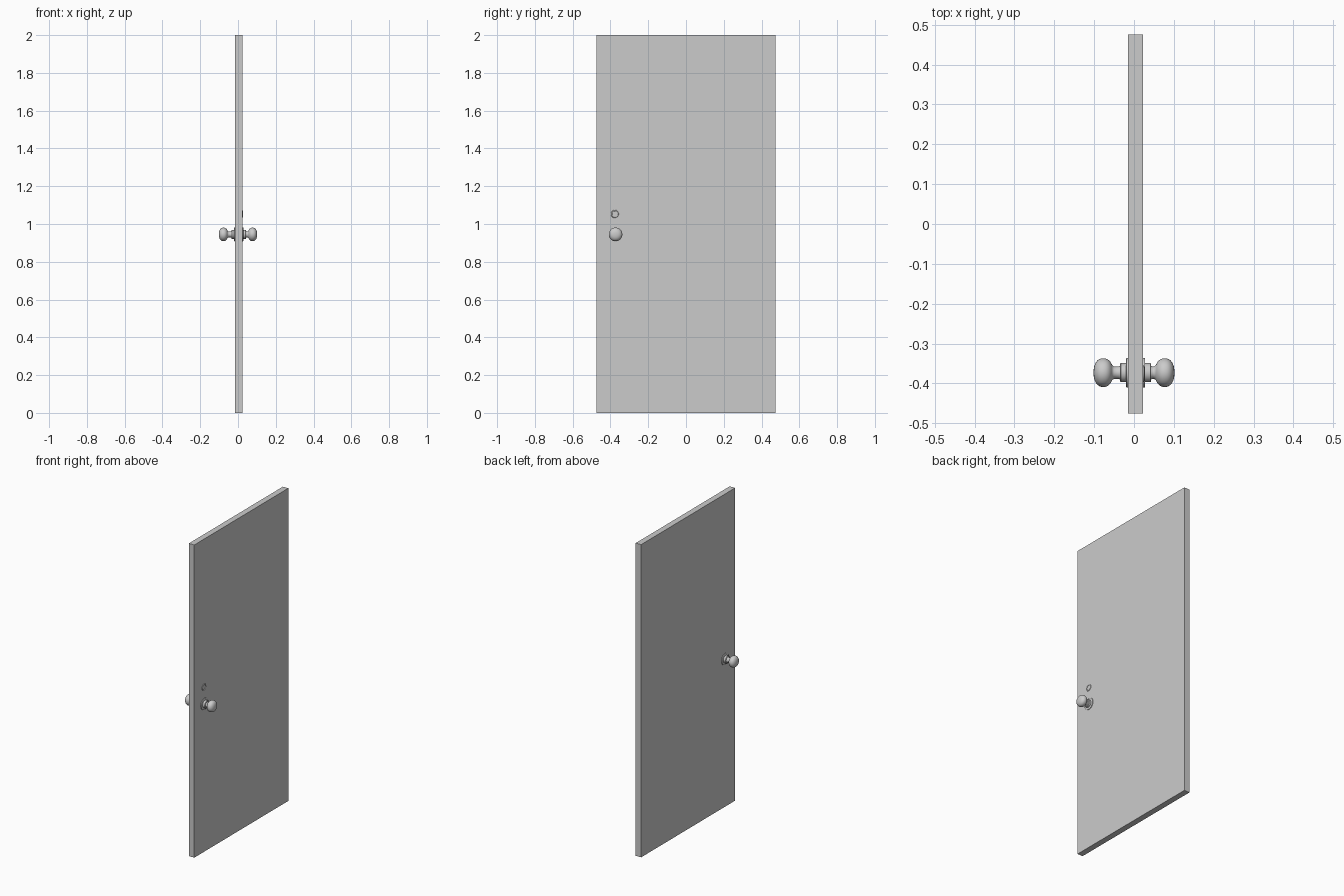
import bpy, bmesh
from math import cos, sin, pi
from mathutils import Matrix, Vector

if "Cube" in bpy.data.objects:
    bpy.data.objects.remove(bpy.data.objects["Cube"])

KNOB_Y, KNOB_Z, LOCK_Z = -0.373, 0.945, 1.053
FACE_L, FACE_R = -0.015, 0.023


def finish(name, bm, smooth=False):
    bmesh.ops.recalc_face_normals(bm, faces=bm.faces)
    mesh = bpy.data.meshes.new(name)
    bm.to_mesh(mesh)
    bm.free()
    ob = bpy.data.objects.new(name, mesh)
    bpy.context.collection.objects.link(ob)
    if smooth:
        bpy.ops.object.select_all(action='DESELECT')
        ob.select_set(True)
        bpy.context.view_layer.objects.active = ob
        bpy.ops.object.shade_smooth_by_angle(angle=0.6)
    return ob


def lathe(name, profile, y, z, closed=False, sides=32):
    """Revolve (x, radius) points around an x-parallel axis."""
    bm = bmesh.new()
    verts = [bm.verts.new((x, 0, r)) for x, r in profile]
    pairs = list(zip(verts, verts[1:]))
    if closed:
        pairs.append((verts[-1], verts[0]))
    edges = [bm.edges.new(p) for p in pairs]
    bmesh.ops.spin(bm, geom=verts + edges, cent=(0, 0, 0), axis=(1, 0, 0),
                   angle=2 * pi, steps=sides)
    bmesh.ops.remove_doubles(bm, verts=bm.verts, dist=1e-5)
    bmesh.ops.translate(bm, verts=bm.verts, vec=(0, y, z))
    return finish(name, bm, True)


# door slab
bm = bmesh.new()
bmesh.ops.create_cube(bm, size=1, matrix=Matrix.Translation(
    Vector(((FACE_L + FACE_R) / 2, 0, 1))) @ Matrix.Diagonal((FACE_R - FACE_L, 0.95, 2, 1)))
finish("door_slab", bm)

# knobs: rounded plate, collar, waisted neck and flattened ball
for side, face, name in ((-1, -FACE_L, "left"), (1, FACE_R, "right")):
    collar = 0.035 if side < 0 else 0.043
    plate = face + 0.005
    profile = [(face - 0.002, 0), (face - 0.002, 0.037), (plate - 0.001, 0.037),
               (plate, 0.035), (plate, 0.024), (collar - 0.002, 0.024),
               (collar, 0.022), (collar, 0.017), (collar + 0.004, 0.0155),
               (0.050, 0.0155), (0.054, 0.018)]
    # superellipse ball section
    for i in range(3, 17):
        a = pi * (1 - i / 16)
        c, s = cos(a), max(sin(a), 0)
        profile.append((0.077 + 0.0245 * (abs(c) ** 0.9) * (1 if c > 0 else -1),
                        0.036 * s ** 0.85 if s > 1e-6 else 0))
    lathe(name + "_knob", [(side * x, r) for x, r in profile], KNOB_Y, KNOB_Z)

# lock ring, barely proud of the right face
ring = [(FACE_R - 0.001 + 0.004 * sin(2 * pi * i / 8), 0.0175 + 0.004 * cos(2 * pi * i / 8))
        for i in range(8)]
lathe("lock_ring", ring, KNOB_Y - 0.003, LOCK_Z, closed=True, sides=24)
